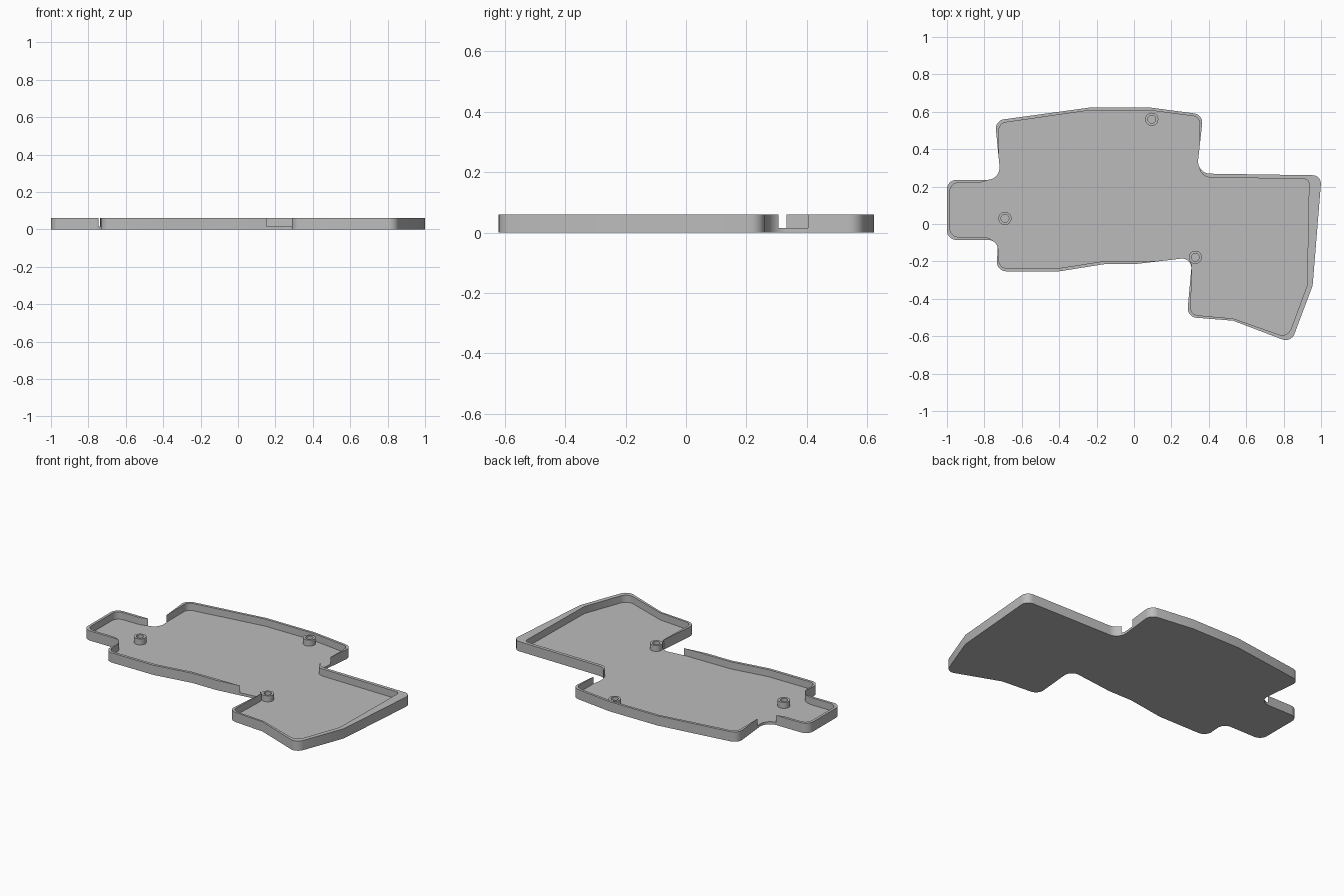
import bpy, bmesh, math
from mathutils import Vector

cube = bpy.data.objects.get("Cube")
if cube:
    bpy.data.objects.remove(cube, do_unlink=True)

HEIGHT, FLOOR, BOSS_TOP = 0.06, 0.016, 0.053

grey = bpy.data.materials.new("plain grey")
grey.use_nodes = True
colour = (0.5, 0.5, 0.5, 1)
grey.diffuse_color = colour
grey.node_tree.nodes["Principled BSDF"].inputs["Base Color"].default_value = colour


def rounded(corners, steps=8):
    """Turn (x, y, radius) corners into a filleted closed outline."""
    pts = []
    n = len(corners)
    for i, (x, y, r) in enumerate(corners):
        p = Vector((x, y))
        if r == 0:
            pts.append(p)
            continue
        a = (Vector(corners[i - 1][:2]) - p).normalized()
        b = (Vector(corners[(i + 1) % n][:2]) - p).normalized()
        half = a.angle(b) / 2
        centre = p + (a + b).normalized() * r / math.sin(half)
        start = p + a * r / math.tan(half) - centre
        end = p + b * r / math.tan(half) - centre
        sweep = math.atan2(start.x * end.y - start.y * end.x, start.dot(end))
        for k in range(steps + 1):
            t = sweep * k / steps
            c, s = math.cos(t), math.sin(t)
            pts.append(centre + Vector((start.x * c - start.y * s,
                                        start.x * s + start.y * c)))
    return pts


def prism(name, outline, z0, z1):
    """Extrude a flat outline between two heights."""
    bm = bmesh.new()
    face = bm.faces.new([bm.verts.new((p.x, p.y, z0)) for p in outline])
    top = bmesh.ops.extrude_face_region(bm, geom=[face])["geom"]
    moved = [v for v in top if isinstance(v, bmesh.types.BMVert)]
    bmesh.ops.translate(bm, verts=moved, vec=(0, 0, z1 - z0))
    bmesh.ops.recalc_face_normals(bm, faces=bm.faces)
    return finish(name, bm)


def finish(name, bm):
    mesh = bpy.data.meshes.new(name)
    bm.to_mesh(mesh)
    bm.free()
    mesh.materials.append(grey)
    obj = bpy.data.objects.new(name, mesh)
    bpy.context.collection.objects.link(obj)
    return obj


def smooth(obj):
    bpy.ops.object.select_all(action='DESELECT')
    obj.select_set(True)
    bpy.context.view_layer.objects.active = obj
    bpy.ops.object.shade_smooth_by_angle(angle=math.radians(30))


# Outer edge of the tray, clockwise from the left tab
outer = [(-1, .236, .05), (-.712, .236, .065), (-.743, .553, .05),
         (-.24, .622, 0), (.09, .622, 0), (.37, .585, .05),
         (.335, .27, .065), (1.003, .26, .045), (.955, -.33, 0),
         (.84, -.635, .05), (.53, -.517, 0), (.283, -.497, .05),
         (.312, -.178, .05), (0, -.215, 0), (-.16, -.215, 0),
         (-.4, -.253, 0), (-.737, -.253, .05), (-.725, -.085, .05),
         (-1, -.085, .05)]

# Pocket, which breaks through the wall at the inward corners
pocket = [(-.984, .22, .045), (-.72, .22, .12), (-.722, .538, .04),
          (-.24, .607, 0), (.09, .607, 0), (.352, .572, .04),
          (.348, .25, .06), (.936, .24, .025), (.925, -.33, 0),
          (.822, -.608, .05), (.53, -.505, 0), (.302, -.485, .04),
          (.312, -.196, .03), (0, -.198, 0), (-.17, -.2, 0),
          (-.4, -.236, 0), (-.722, -.236, .04), (-.72, -.069, .09),
          (-.984, -.069, .045)]

tray = prism("tray", rounded(outer), 0, HEIGHT)
cutter = prism("pocket_cutter", rounded(pocket), FLOOR, HEIGHT + .05)
cut = tray.modifiers.new("pocket", 'BOOLEAN')
cut.operation = 'DIFFERENCE'
cut.solver = 'EXACT'
cut.object = cutter
bpy.context.view_layer.objects.active = tray
tray.select_set(True)
bpy.ops.object.modifier_apply(modifier=cut.name)
bpy.data.objects.remove(cutter, do_unlink=True)
smooth(tray)


def boss(name, x, y):
    """Hollow screw post spun from its wall section."""
    bm = bmesh.new()
    section = [(.021, FLOOR), (.021, BOSS_TOP), (.035, BOSS_TOP), (.035, FLOOR - .004)]
    verts = [bm.verts.new((r, 0, z)) for r, z in section]
    edges = [bm.edges.new(pair) for pair in zip(verts, verts[1:])]
    bmesh.ops.spin(bm, geom=verts + edges, axis=(0, 0, 1), cent=(0, 0, 0),
                   angle=math.tau, steps=32)
    bmesh.ops.remove_doubles(bm, verts=bm.verts, dist=1e-4)
    bmesh.ops.recalc_face_normals(bm, faces=bm.faces)
    # The rim must face up
    rim = max(bm.faces, key=lambda f: f.calc_center_median().z)
    if rim.normal.z < 0:
        bmesh.ops.reverse_faces(bm, faces=bm.faces)
    obj = finish(name, bm)
    obj.location = (x, y, 0)
    smooth(obj)


for name, x, y in [("left_rear_boss", .095, .56), ("right_boss", -.69, .03),
                   ("left_front_boss", .328, -.178)]:
    boss(name, x, y)
